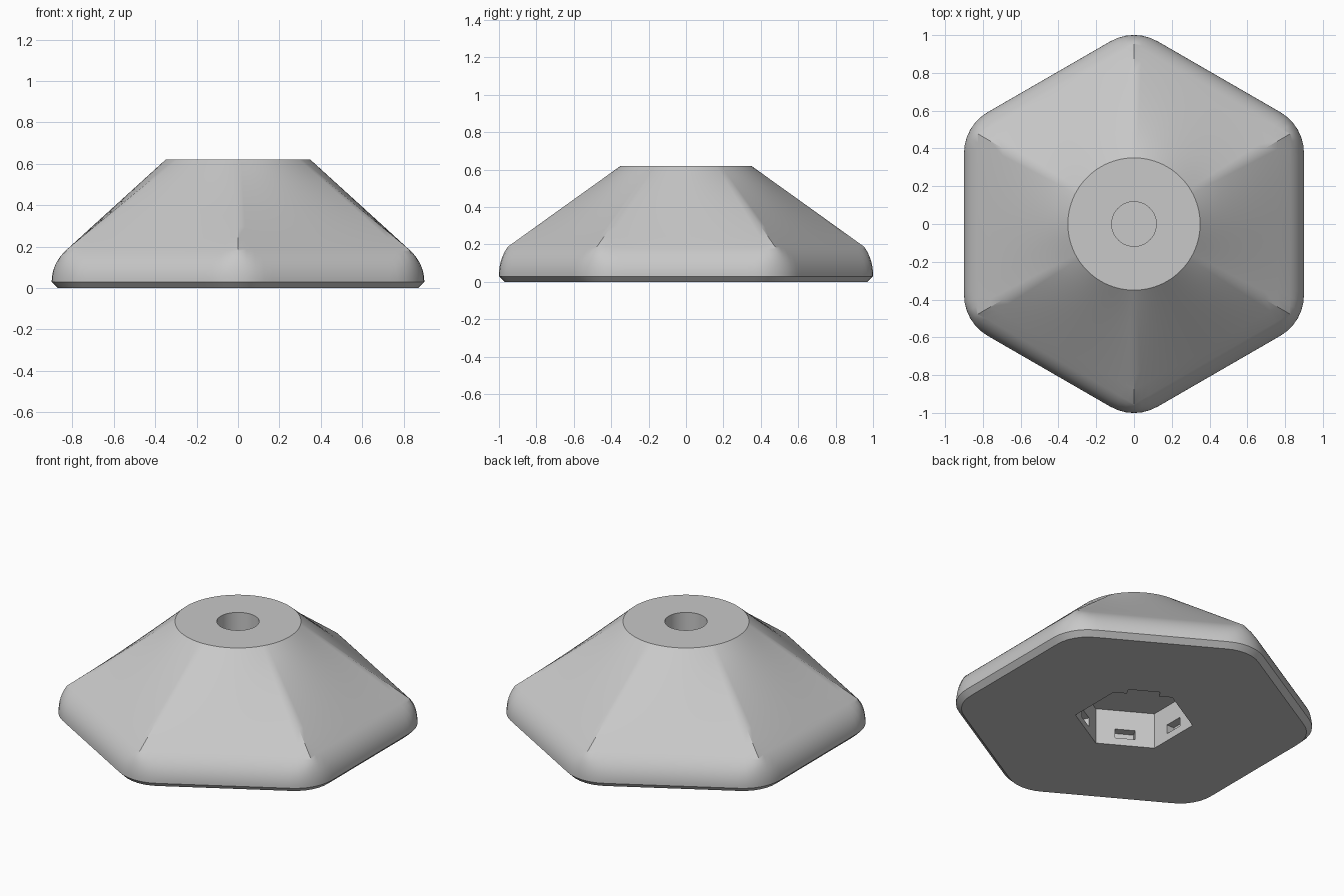
import bpy
import bmesh
from math import radians, degrees, cos, sin, tan, sqrt, pi
from mathutils import Matrix

if "Cube" in bpy.data.objects:
    bpy.data.objects.remove(bpy.data.objects["Cube"])

# Main sizes
SIDE, CORNER = 0.9, 0.25
CHAMFER = 0.03
TOP_R, TOP_Z = 0.35, 0.62
POCKET, POCKET_Z = 0.286, 0.22

grey = bpy.data.materials.new("light_grey")
grey.use_nodes = True
colour = (0.58, 0.58, 0.58, 1)
grey.diffuse_color = colour
grey.node_tree.nodes["Principled BSDF"].inputs["Base Color"].default_value = colour


def hex_radius(angle, apothem, r):
    """Polar radius of a hexagon with corners rounded by r."""
    phi = (angle + pi / 6) % (pi / 3) - pi / 6
    half = (apothem - r) * tan(pi / 6)
    if r < 1e-5 or apothem * abs(tan(phi)) <= half:
        return apothem / cos(phi)
    c = (apothem - r) / cos(pi / 6)
    d = pi / 6 - abs(phi)
    return c * cos(d) + sqrt(max(r * r - (c * sin(d)) ** 2, 0))


def hex_ring(apothem, r, z, n):
    ring = []
    for i in range(n):
        a = 2 * pi * i / n + pi / 6
        rad = hex_radius(a, apothem, r)
        ring.append((rad * cos(a), rad * sin(a), z))
    return ring


def circle_ring(r, z, n):
    return [(r * cos(2 * pi * i / n + pi / 6), r * sin(2 * pi * i / n + pi / 6), z)
            for i in range(n)]


def blend(lower, upper, t):
    return [tuple(p + (q - p) * t for p, q in zip(a, b)) for a, b in zip(lower, upper)]


def finish(name, bm):
    mesh = bpy.data.meshes.new(name)
    bmesh.ops.recalc_face_normals(bm, faces=bm.faces)
    bm.to_mesh(mesh)
    bm.free()
    obj = bpy.data.objects.new(name, mesh)
    mesh.materials.append(grey)
    bpy.context.collection.objects.link(obj)
    return obj


def loft(name, rings):
    """Closed solid skinned through rings of equal length."""
    bm = bmesh.new()
    rows = [[bm.verts.new(p) for p in ring] for ring in rings]
    n = len(rows[0])
    for low, high in zip(rows, rows[1:]):
        for i in range(n):
            j = (i + 1) % n
            bm.faces.new((low[i], low[j], high[j], high[i]))
    bm.faces.new(rows[0][::-1])
    bm.faces.new(rows[-1])
    return finish(name, bm)


def box(name, angle, distance, size, z):
    """Box pointing outward from the axis at the given angle."""
    bm = bmesh.new()
    bmesh.ops.create_cube(bm, size=1, matrix=Matrix.Rotation(angle, 4, "Z")
                          @ Matrix.Translation((distance, 0, z))
                          @ Matrix.Diagonal((*size, 1)))
    return finish(name, bm)


# Body: chamfered foot, rounded shoulder, hexagon-to-circle slope
N = 144
rings = [hex_ring(SIDE - CHAMFER, CORNER - CHAMFER, 0, N)]
corner_z, end_a, end_z, steps = 0.12, 0.825, 0.188, 12
for i in range(steps + 1):
    s = i / steps
    a = SIDE * (1 - s * s) + end_a * s * s
    z = CHAMFER * (1 - s) ** 2 + 2 * corner_z * s * (1 - s) + end_z * s * s
    rings.append(hex_ring(a, CORNER * (1 - s * s), z, N))
shoulder, rim = rings[-1], circle_ring(TOP_R, TOP_Z, N)
rings += [blend(shoulder, rim, t / 8) for t in range(1, 9)]
body = loft("body", rings)

# Cutters: top bore, hexagonal pocket, wall slots and an edge notch
cutters = [
    loft("bore_cutter", [circle_ring(0.118, z, 64) for z in (0.3, 0.8)]),
    loft("pocket_cutter", [hex_ring(POCKET, 0, z, 6) for z in (-0.1, POCKET_Z)]),
    box("notch_cutter", radians(60), POCKET, (0.09, 0.18, 0.2), 0),
]
for k in (0, 2, 3, 4, 5):
    cutters.append(box("slot_cutter", k * pi / 3, POCKET, (0.1, 0.113, 0.056), 0.073))

bpy.context.view_layer.objects.active = body
for cutter in cutters:
    cutter.hide_render = True
    mod = body.modifiers.new("cut", "BOOLEAN")
    mod.operation = "DIFFERENCE"
    mod.solver = "EXACT"
    mod.object = cutter
    bpy.ops.object.modifier_apply(modifier=mod.name)
    bpy.data.objects.remove(cutter)

# Smooth shading with sharp edges kept
bpy.ops.object.select_all(action="DESELECT")
body.select_set(True)
bpy.ops.object.shade_smooth_by_angle(angle=radians(33))
